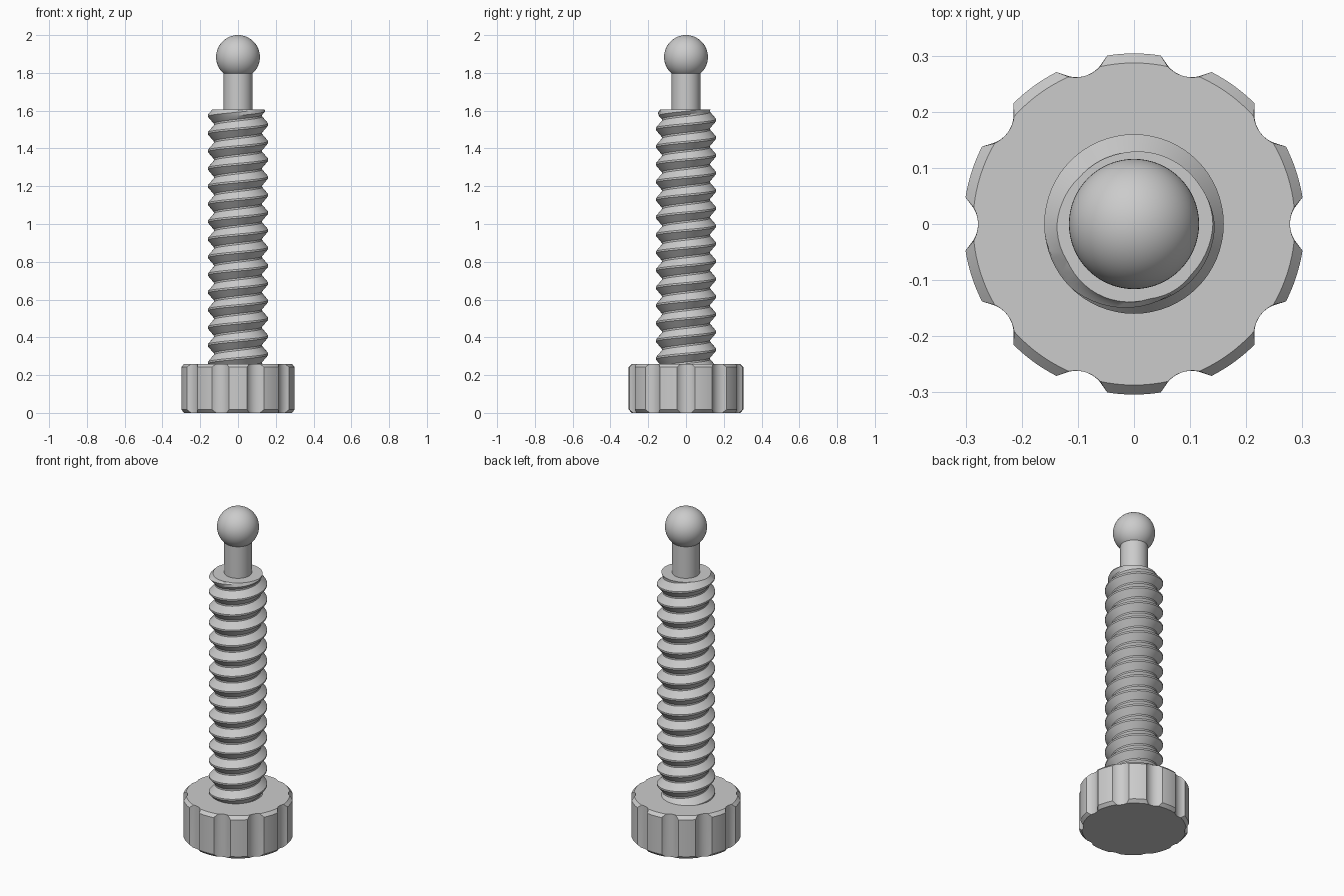
import bpy, bmesh, math
from math import pi, cos, sin, acos, sqrt

cube = bpy.data.objects.get("Cube")
if cube:
    bpy.data.objects.remove(cube)

steel = bpy.data.materials.new("grey steel")
steel.use_nodes = True
GREY = (0.6, 0.6, 0.6, 1)
steel.diffuse_color = GREY
steel.node_tree.nodes["Principled BSDF"].inputs["Base Color"].default_value = GREY


def finish(name, bm, angle=30):
    bmesh.ops.recalc_face_normals(bm, faces=bm.faces)
    mesh = bpy.data.meshes.new(name)
    bm.to_mesh(mesh)
    bm.free()
    mesh.materials.append(steel)
    obj = bpy.data.objects.new(name, mesh)
    bpy.context.collection.objects.link(obj)
    bpy.ops.object.select_all(action='DESELECT')
    obj.select_set(True)
    bpy.context.view_layer.objects.active = obj
    bpy.ops.object.shade_smooth_by_angle(angle=math.radians(angle))
    return obj


def bridge(bm, a, b, closed=True):
    n = len(a)
    for i in range(n if closed else n - 1):
        j = (i + 1) % n
        bm.faces.new((a[i], a[j], b[j], b[i]))


# Knurled knob: chamfered disc with ten scooped grips
GRIPS, SCOOP, SCOOP_DIST = 10, 0.062, 0.34


def knob_ring(bm, radius, z):
    half = acos((radius**2 + SCOOP_DIST**2 - SCOOP**2) / (2 * radius * SCOOP_DIST))
    step = 2 * pi / GRIPS
    ring = []
    for g in range(GRIPS):
        for i in range(12):
            a = half * (i / 6 - 1)
            r = SCOOP_DIST * cos(a) - sqrt(max(0, SCOOP**2 - (SCOOP_DIST * sin(a))**2))
            ring.append((g * step + a, r))
        for i in range(8):
            ring.append((g * step + half + (step - 2 * half) * i / 8, radius))
    return [bm.verts.new((r * cos(a), r * sin(a), z)) for a, r in ring]


bm = bmesh.new()
rings = [knob_ring(bm, r, z) for r, z in ((0.287, 0), (0.304, 0.018), (0.304, 0.242), (0.287, 0.26))]
for lower, upper in zip(rings, rings[1:]):
    bridge(bm, lower, upper)
bm.faces.new(rings[0])
bm.faces.new(rings[-1])
finish("knob", bm, 25)

# Threaded shank: a right-handed helical sweep, cut flat at both ends
PITCH, CREST, ROOT, BASE, TOP, SEG = 0.0935, 0.16, 0.128, 0.24, 1.605, 64
PHASE = 1.527
profile = [(-0.45, 0), (-0.25, 0.5), (-0.05, 1), (0.05, 1), (0.25, 0.5), (0.45, 0)]
bm = bmesh.new()
strips = []
for turn in range(-16, 4):
    for t, h in profile:
        strip = []
        for i in range(SEG + 1):
            z = PHASE + PITCH * (turn + t + i / SEG)
            r = min(ROOT + h * (CREST - ROOT), 0.136 + max(0, TOP - z))
            a = 2 * pi * i / SEG
            strip.append(bm.verts.new((r * cos(a), r * sin(a), z)))
        strips.append(strip)
for a, b in zip(strips, strips[1:]):
    bridge(bm, a, b, closed=False)
bmesh.ops.remove_doubles(bm, verts=bm.verts, dist=0.0001)
for z, sign in ((TOP, 1), (BASE, -1)):
    cut = bmesh.ops.bisect_plane(bm, geom=bm.verts[:] + bm.edges[:] + bm.faces[:],
                                 plane_co=(0, 0, z), plane_no=(0, 0, sign), clear_outer=True)
    edges = [e for e in cut["geom_cut"] if isinstance(e, bmesh.types.BMEdge)]
    bmesh.ops.holes_fill(bm, edges=edges, sides=0)
finish("threaded_shank", bm, 25)

# Neck between the shank and the ball
bm = bmesh.new()
bmesh.ops.create_cone(bm, cap_ends=True, segments=64, radius1=0.076, radius2=0.076, depth=0.26)
bmesh.ops.translate(bm, verts=bm.verts, vec=(0, 0, 1.72))
finish("neck", bm)

# Ball end
bm = bmesh.new()
bmesh.ops.create_uvsphere(bm, u_segments=64, v_segments=32, radius=0.116)
bmesh.ops.translate(bm, verts=bm.verts, vec=(0, 0, 1.884))
finish("ball_end", bm)
